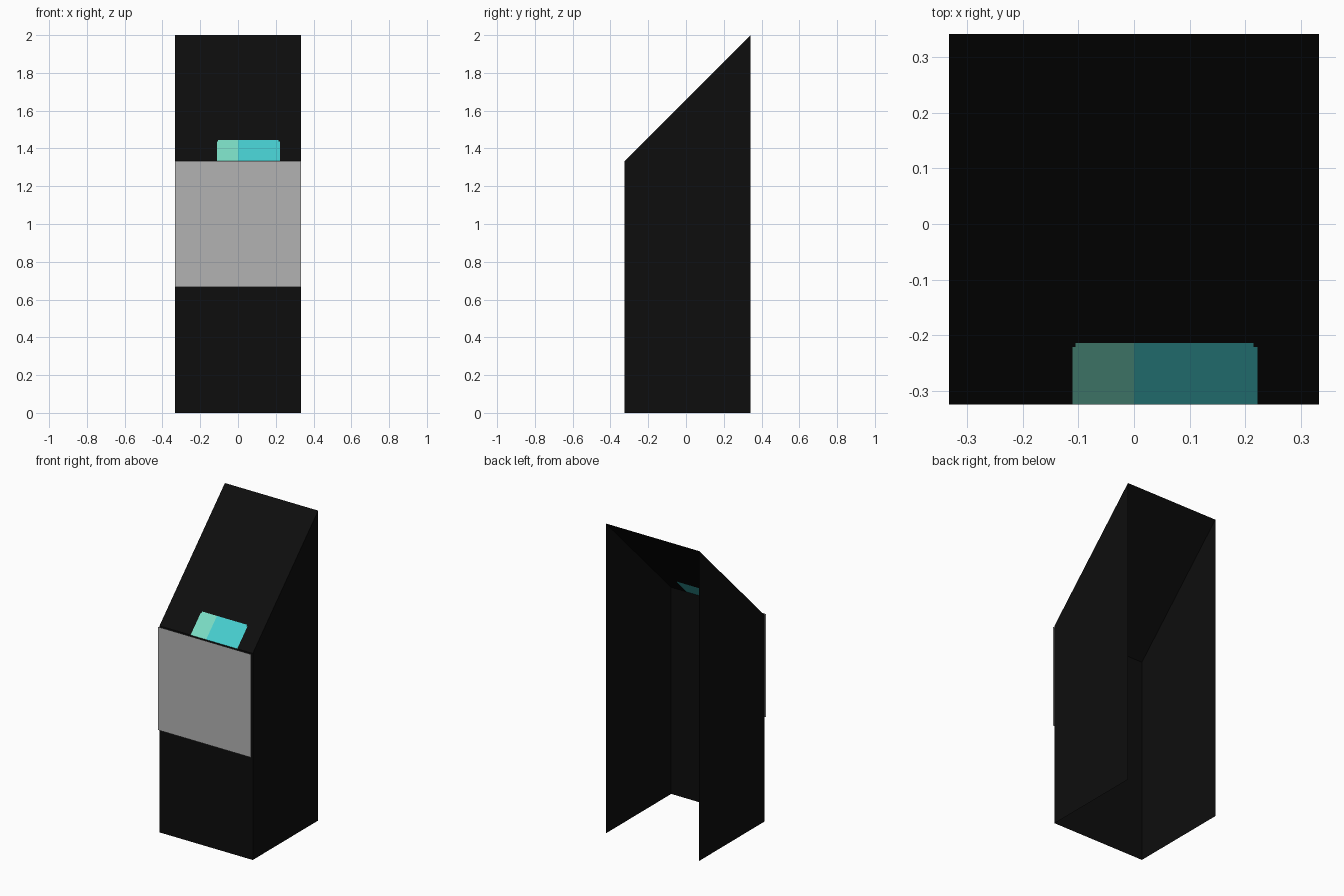
import bpy, bmesh

if "Cube" in bpy.data.objects:
    bpy.data.objects.remove(bpy.data.objects["Cube"])

W = 0.333                        # half width
FRONT, BACK = -0.325, 0.342      # shell front and back
LOW, HIGH = 1.333, 2.0           # slope bottom and top heights
PANEL_Y = -0.341                 # panel floats just ahead of the shell


def material(name, rgb):
    m = bpy.data.materials.new(name)
    m.diffuse_color = (*rgb, 1)
    m.use_nodes = True
    m.node_tree.nodes["Principled BSDF"].inputs["Base Color"].default_value = m.diffuse_color
    return m


black = material("black", (0.004, 0.004, 0.004))
grey = material("grey", (0.45, 0.45, 0.45))
mint = material("mint", (0.195, 0.71, 0.55))
cyan = material("cyan", (0.061, 0.61, 0.62))


def build(name, polygons, mats, rule=lambda c: 0):
    """Object from polygons, with material picked by face centre."""
    bm = bmesh.new()
    for poly in polygons:
        bm.faces.new([bm.verts.new(p) for p in poly])
    bmesh.ops.remove_doubles(bm, verts=bm.verts, dist=1e-5)
    for f in bm.faces:
        f.material_index = rule(f.calc_center_median())
    me = bpy.data.meshes.new(name)
    bm.to_mesh(me)
    bm.free()
    for m in mats:
        me.materials.append(m)
    ob = bpy.data.objects.new(name, me)
    bpy.context.collection.objects.link(ob)
    return ob


# Cabinet shell: two sides and a front, open at the back and bottom
profile = [(FRONT, 0), (BACK, 0), (BACK, HIGH), (FRONT, LOW)]
right = [(W, y, z) for y, z in profile]
left = [(-W, y, z) for y, z in reversed(profile)]
front = [(-W, FRONT, 0), (W, FRONT, 0), (W, FRONT, LOW), (-W, FRONT, LOW)]
build("cabinet_shell", [right, left, front], [black])

# Sloped top, cut so the display is part of the surface
xs = [-W, -0.111, -0.105, 0, 0.215, 0.222, W]
ys = [FRONT, -0.221, -0.214, BACK]


def slope(x, y):
    return (x, y, LOW + (y - FRONT) * (HIGH - LOW) / (BACK - FRONT))


def display_colour(c):
    wide = -0.111 < c.x < 0.222 and c.y < -0.221
    tall = -0.105 < c.x < 0.215 and c.y < -0.214
    if not (wide or tall):       # clipped corners stay black
        return 0
    return 1 if c.x < 0 else 2


cells = [[slope(x0, y0), slope(x1, y0), slope(x1, y1), slope(x0, y1)]
         for x0, x1 in zip(xs, xs[1:]) for y0, y1 in zip(ys, ys[1:])]
build("sloped_top", cells, [black, mint, cyan], display_colour)

# Grey front panel
build("front_panel", [[(-W, PANEL_Y, 0.667), (W, PANEL_Y, 0.667),
                       (W, PANEL_Y, LOW), (-W, PANEL_Y, LOW)]], [grey])
